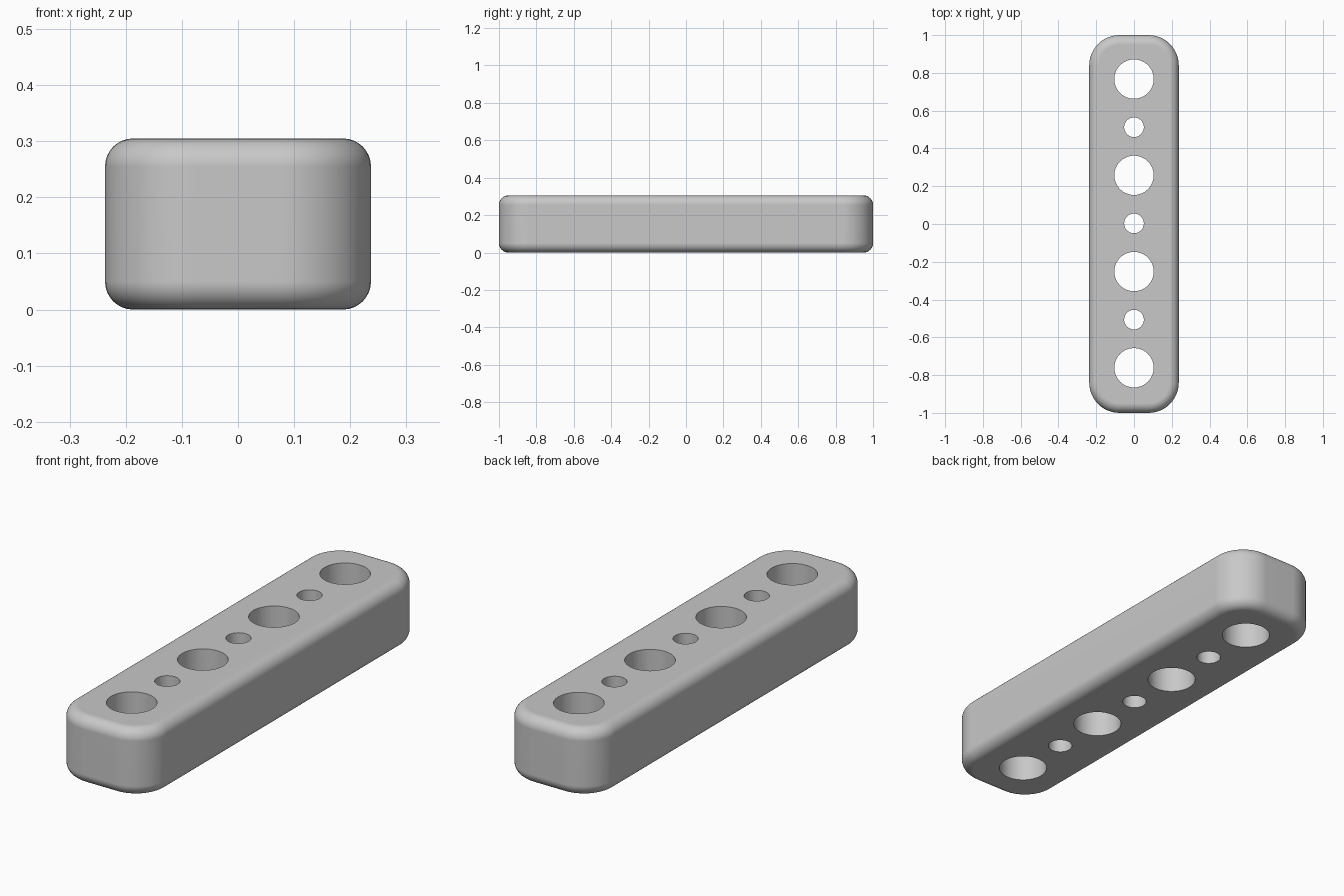
import bpy, bmesh, math

cube = bpy.data.objects.get("Cube")
if cube:
    bpy.data.objects.remove(cube, do_unlink=True)

HALF_W, HALF_L, HEIGHT = 0.237, 1.0, 0.305
CORNER, FILLET = 0.16, 0.05
SPACING, SHIFT = 0.2547, 0.003

grey = bpy.data.materials.new("light grey")
grey.use_nodes = True
colour = (0.58, 0.58, 0.58, 1)
grey.diffuse_color = colour
grey.node_tree.nodes["Principled BSDF"].inputs["Base Color"].default_value = colour


def outline(inset, z, steps=12):
    """Rounded rectangle, drawn one quarter turn at a time."""
    r = CORNER - inset
    points = []
    for q, (sx, sy) in enumerate([(1, 1), (-1, 1), (-1, -1), (1, -1)]):
        for i in range(steps + 1):
            a = (q + i / steps) * math.pi / 2
            points.append((sx * (HALF_W - CORNER) + r * math.cos(a),
                           sy * (HALF_L - CORNER) + r * math.sin(a), z))
    return points


def finish(bm, name):
    bmesh.ops.recalc_face_normals(bm, faces=bm.faces)
    mesh = bpy.data.meshes.new(name)
    bm.to_mesh(mesh)
    bm.free()
    mesh.materials.append(grey)
    obj = bpy.data.objects.new(name, mesh)
    bpy.context.collection.objects.link(obj)
    return obj


# Bar body: stacked outlines with filleted top and bottom edges
arc = [(FILLET * (1 - math.sin(t)), FILLET * (1 - math.cos(t)))
       for t in (i / 8 * math.pi / 2 for i in range(9))]
levels = arc + [(inset, HEIGHT - z) for inset, z in reversed(arc)]
bm = bmesh.new()
rings = [[bm.verts.new(p) for p in outline(*level)] for level in levels]
for low, high in zip(rings, rings[1:]):
    for i in range(len(low)):
        j = (i + 1) % len(low)
        bm.faces.new((low[i], low[j], high[j], high[i]))
bm.faces.new(rings[0])
bm.faces.new(rings[-1])
bar = finish(bm, "bar")

# Through holes: wide and narrow in turn
bm = bmesh.new()
for k in range(-3, 4):
    radius = 0.104 if k % 2 else 0.052
    made = bmesh.ops.create_cone(bm, cap_ends=True, segments=64, radius1=radius,
                                 radius2=radius, depth=1)
    bmesh.ops.translate(bm, verts=made["verts"],
                        vec=(0, k * SPACING + SHIFT, HEIGHT / 2))
cutter = finish(bm, "hole_cutter")
cutter.hide_render = True

cut = bar.modifiers.new("holes", "BOOLEAN")
cut.operation = "DIFFERENCE"
cut.solver = "EXACT"
cut.object = cutter
bpy.ops.object.select_all(action="DESELECT")
bar.select_set(True)
bpy.context.view_layer.objects.active = bar
bpy.ops.object.modifier_apply(modifier=cut.name)
bpy.data.objects.remove(cutter, do_unlink=True)

# Smooth fillets and bores, crisp hole rims, flat caps
bpy.ops.object.shade_smooth_by_angle(angle=math.radians(35))
weighted = bar.modifiers.new("even shading", "WEIGHTED_NORMAL")
weighted.keep_sharp = True
